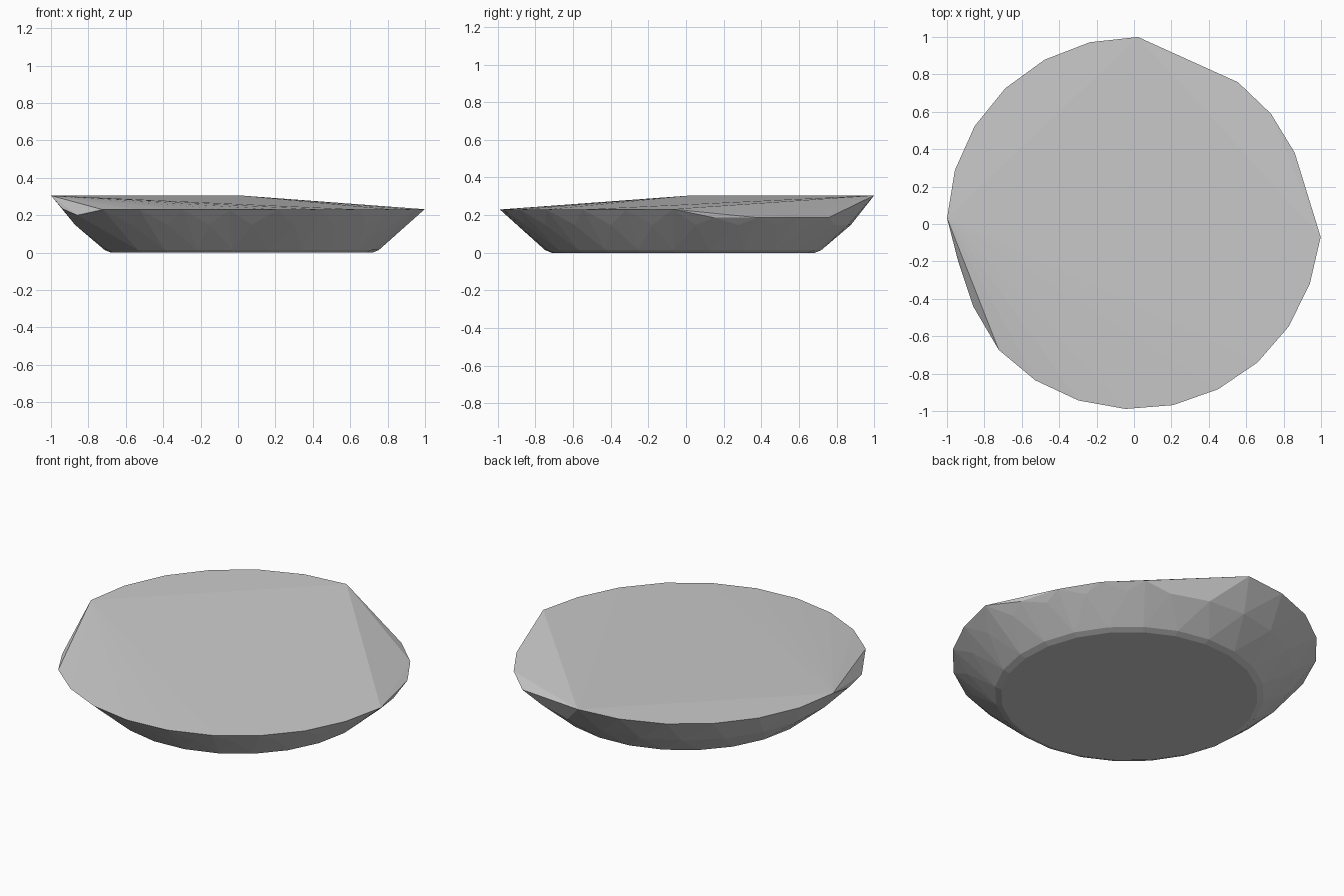
import bpy, bmesh
from math import sin, cos, radians

if "Cube" in bpy.data.objects:
    bpy.data.objects.remove(bpy.data.objects["Cube"])


def arc(start, step, count, r, z, cx=0.0, cy=0.0):
    """Points along a horizontal arc, angles in degrees."""
    return [(cx + r * cos(radians(start + step * i)),
             cy + r * sin(radians(start + step * i)), z) for i in range(count)]


points = []
# flat foot with a small rounded edge
points += arc(-4, 15, 24, 0.70, 0.0, 0.02, -0.015)
points += arc(-4, 15, 24, 0.735, 0.014, 0.02, -0.015)
# sloping wall
points += arc(4, 15, 24, 0.888, 0.148, 0.015, -0.01)
# front rim, from the right round to the left
points += arc(-4, -14.8, 10, 0.99, 0.23, 0.003)
points += [(0.998, -0.07, 0.232), (-0.86, -0.44, 0.20), (-0.94, -0.2, 0.235)]
# raised rim at the back left
points += arc(178.2, -14.9, 7, 1.0, 0.305)
# lowered rim at the back right
points += arc(9, 14.9, 4, 0.94, 0.187)

# the dish body is the faceted shell around these rings
bm = bmesh.new()
for p in points:
    bm.verts.new(p)
hull = bmesh.ops.convex_hull(bm, input=bm.verts)
loose = [v for v in bm.verts if not v.link_faces]
bmesh.ops.delete(bm, geom=loose, context='VERTS')
bmesh.ops.dissolve_limit(bm, angle_limit=radians(0.3), verts=bm.verts, edges=bm.edges)
bmesh.ops.recalc_face_normals(bm, faces=bm.faces)
mesh = bpy.data.meshes.new("dish_body")
bm.to_mesh(mesh)
bm.free()
dish = bpy.data.objects.new("dish_body", mesh)
bpy.context.collection.objects.link(dish)
